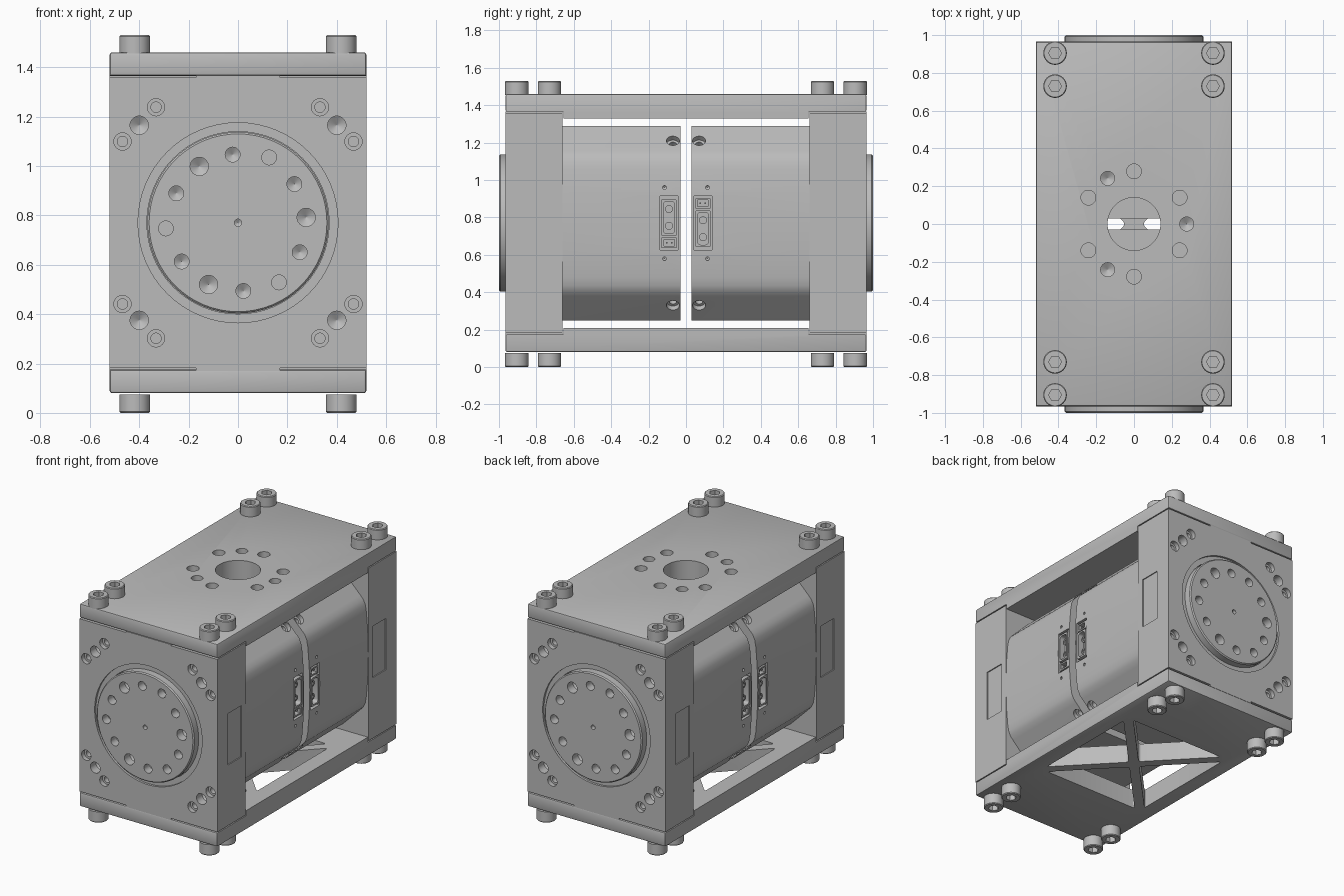
import bpy, bmesh
from math import pi, cos, sin, radians, atan2
from mathutils import Vector, Matrix

old = bpy.data.objects.get("Cube")
if old:
    bpy.data.objects.remove(old, do_unlink=True)

C = 0.77          # height of the motor axis
W = 0.52          # half width of the housing

grey = bpy.data.materials.new("machined_grey")
grey.use_nodes = True
grey.diffuse_color = (0.5, 0.5, 0.5, 1)
grey.node_tree.nodes["Principled BSDF"].inputs["Base Color"].default_value = (0.5, 0.5, 0.5, 1)


def prism(bm, pts, axis, lo, hi, rounding=0):
    """Extrude a polygon along an axis, optionally rounding its corners."""
    def at(u, v, w):
        return {'x': (w, u, v), 'y': (u, w, v), 'z': (u, v, w)}[axis]
    a = [bm.verts.new(at(u, v, lo)) for u, v in pts]
    b = [bm.verts.new(at(u, v, hi)) for u, v in pts]
    bm.faces.new(a)
    bm.faces.new(b[::-1])
    sides = []
    for i in range(len(pts)):
        j = (i + 1) % len(pts)
        bm.faces.new((a[i], b[i], b[j], a[j]))
        sides.append(bm.edges.get((a[i], b[i])))
    if rounding:
        bmesh.ops.bevel(bm, geom=sides, offset=rounding, segments=4,
                        profile=0.5, affect='EDGES')


def box(bm, x, y, z, rounding=0):
    prism(bm, [(y[0], z[0]), (y[1], z[0]), (y[1], z[1]), (y[0], z[1])], 'x', x[0], x[1], rounding)


def turned(bm, origin, direction, profile, n=32):
    """Turn a (radius, distance) profile about a direction."""
    turn = Vector(direction).to_track_quat('Z', 'Y')
    rings = []
    for r, h in profile:
        rings.append([bm.verts.new(Vector(origin) + turn @ Vector(
            (r * cos(2 * pi * i / n), r * sin(2 * pi * i / n), h))) for i in range(n)])
    bm.faces.new(rings[0])
    bm.faces.new(rings[-1][::-1])
    for p, q in zip(rings, rings[1:]):
        for i in range(n):
            j = (i + 1) % n
            bm.faces.new((p[i], q[i], q[j], p[j]))


def drilled(r, depth):
    return [(r, -0.02), (r, depth), (0.001, depth + r * 0.6)]


def counterbore(r, inner, depth):
    return [(r, -0.03), (r, depth), (inner, depth), (inner, depth * 2.5)]


def to_object(name, bm):
    bmesh.ops.recalc_face_normals(bm, faces=bm.faces[:])
    mesh = bpy.data.meshes.new(name)
    bm.to_mesh(mesh)
    bm.free()
    mesh.materials.append(grey)
    ob = bpy.data.objects.new(name, mesh)
    bpy.context.scene.collection.objects.link(ob)
    return ob


def make(name, bm, cut=None):
    ob = to_object(name, bm)
    for o in bpy.context.selected_objects:
        o.select_set(False)
    bpy.context.view_layer.objects.active = ob
    ob.select_set(True)
    if cut:
        cutter = to_object(name + "_cutter", cut)
        cutter.hide_render = True
        mod = ob.modifiers.new("cut", 'BOOLEAN')
        mod.operation = 'DIFFERENCE'
        mod.solver = 'EXACT'
        mod.object = cutter
        bpy.ops.object.modifier_apply(modifier=mod.name)
        bpy.data.objects.remove(cutter, do_unlink=True)
    bpy.ops.object.shade_smooth_by_angle(angle=radians(30))
    return ob


def duplicate(ob, name, rotation, location=(0, 0, 0)):
    c = ob.copy()
    c.name = name
    c.rotation_euler = rotation
    c.location = location
    bpy.context.scene.collection.objects.link(c)
    return c


FRONT = (0, 1, 0)   # drilling direction into the front face
signs = (-1, 1)

# End block: seams beside the plates, disc bore, mounting holes, side recesses
bm, cut = bmesh.new(), bmesh.new()
box(bm, (-W, W), (-0.965, -0.66), (0.17, 1.366))
turned(cut, (0, -0.965, C), FRONT,
       [(0.405, -0.02), (0.405, 0.015), (0.369, 0.015), (0.369, 0.12)], 64)
for sx in signs:
    for sz in signs:
        z = C + sz * 0.6
        box(cut, sorted((sx * 0.17, sx * 0.6)), (-1, -0.6), (z - 0.012, z + 0.012))
        turned(cut, (sx * 0.4, -0.965, C + sz * 0.395), FRONT, drilled(0.037, 0.06))
        for x, dz in ((0.332, 0.468), (0.468, 0.329)):
            turned(cut, (sx * x, -0.965, C + sz * dz), FRONT, counterbore(0.035, 0.021, 0.03), 24)
    box(cut, sorted((sx * 0.513, sx * 0.6)), (-0.85, -0.705), (C - 0.175, C + 0.175))
block = make("front_end_block", bm, cut)

# Output disc with a ring of bolt and dowel holes
bm, cut = bmesh.new(), bmesh.new()
turned(bm, (0, -1, C), FRONT, [(0.36, 0), (0.367, 0.007), (0.367, 0.13)], 64)
turned(cut, (0, -1, C), FRONT, drilled(0.015, 0.03), 16)
for k in range(12):
    a = radians(4.5 + 30 * k)
    flat = k % 4 == 2
    R = 0.293 if flat else 0.277
    hole = [(0.03, -0.02), (0.03, 0.06)] if flat else drilled(0.037 if k % 4 == 0 else 0.03, 0.06)
    turned(cut, (R * cos(a), -1, C + R * sin(a)), FRONT, hole, 24)
disc = make("front_output_disc", bm, cut)

# Motor body: bulged sides, chamfered corners
quarter = [(0.52, 0), (0.515, 0.17), (0.505, 0.29), (0.497, 0.335),
           (0.482, 0.367), (0.46, 0.39), (0.33, 0.52)]
half = [(x, -z) for x, z in quarter[:0:-1]] + quarter
outline = [(x, C + z) for x, z in half] + [(-x, C - z) for x, z in half]
bm, cut = bmesh.new(), bmesh.new()
prism(bm, outline, 'y', -0.665, -0.03)
for sx in signs:
    for sz in signs:
        turned(cut, (sx * 0.41, -0.07, C + sz * 0.44), (-sx, 0, -sz),
               counterbore(0.035, 0.02, 0.03), 24)
        turned(cut, (sx * W, -0.115, C + sz * 0.19), (-sx, 0, 0), drilled(0.01, 0.03), 12)
    box(cut, sorted((sx * 0.44, sx * 0.6)), (-0.138, -0.042), (C - 0.145, C + 0.145))
body = make("front_motor_body", bm, cut)

# Side connector: large two pole socket and small signal socket
bm, cut = bmesh.new(), bmesh.new()
box(bm, (0.435, 0.518), (-0.132, -0.05), (C - 0.068, C + 0.127), 0.008)
box(bm, (0.435, 0.512), (-0.13, -0.05), (C - 0.132, C - 0.078))
box(cut, (0.475, 0.6), (-0.121, -0.061), (C - 0.057, C + 0.116), 0.018)
box(cut, (0.475, 0.6), (-0.118, -0.062), (C - 0.122, C - 0.088))
socket = make("front_left_socket", bm, cut)
bm = bmesh.new()
for dz in (0.075, -0.015):
    turned(bm, (0.47, -0.091, C + dz), (1, 0, 0),
           [(0.021, 0), (0.021, 0.028), (0.012, 0.028), (0.012, 0.02)], 20)
for y in (-0.103, -0.077):
    box(bm, (0.47, 0.5), (y - 0.004, y + 0.004), (C - 0.109, C - 0.101))
pins = make("front_left_pins", bm)

# Opposite side connectors and the whole rear unit
flip = (0, 0, 2 * C)
for ob, part in ((socket, "socket"), (pins, "pins")):
    duplicate(ob, "front_right_" + part, (0, pi, 0), flip)
    duplicate(ob, "rear_right_" + part, (0, 0, pi))
    duplicate(ob, "rear_left_" + part, (pi, 0, 0), flip)
for ob in (block, disc, body):
    duplicate(ob, ob.name.replace("front", "rear"), (0, 0, pi))


# Plates: thicker between the end blocks, edges slightly eased
def plate_blank(s):
    b = bmesh.new()
    steps = [(0.965, 0.69), (0.965, 0.595), (0.655, 0.595), (0.655, 0.56)]
    pts = [(y, C + s * z) for y, z in steps] + [(-y, C + s * z) for y, z in steps[::-1]]
    prism(b, pts, 'x', -W, W)
    rim = [e for e in b.edges if all(abs(v.co.y) > 0.9 for v in e.verts)
           or all(abs(v.co.z - C) > 0.65 for v in e.verts)]
    bmesh.ops.bevel(b, geom=rim, offset=0.01, segments=2, profile=0.5, affect='EDGES')
    return b


# Top plate with centre bore and bolt circle
cut = bmesh.new()
turned(cut, (0, 0, 1.46), (0, 0, -1), [(0.14, -0.02), (0.14, 0.2)], 48)
for deg in (0, 30, 90, 120, 150, 210, 240, 270, 330):
    a = radians(deg)
    hole = drilled(0.037, 0.07) if deg % 120 == 0 else [(0.039, -0.02), (0.039, 0.2)]
    turned(cut, (0.279 * cos(a), 0.279 * sin(a), 1.46), (0, 0, -1), hole, 24)
make("top_plate", plate_blank(1), cut)

# Bottom plate with four triangular windows leaving a diagonal brace
A, B, rib = 0.41, 0.43, 0.032
slope = atan2(B, A)
tx, ty = rib / sin(slope), rib / cos(slope)
cut = bmesh.new()
for s in signs:
    wy, wx = (A - tx) * B / A, (B - ty) * A / B
    prism(cut, [(s * tx, 0), (s * A, wy), (s * A, -wy)], 'z', 0, 0.3, 0.02)
    prism(cut, [(0, s * ty), (wx, s * B), (-wx, s * B)], 'z', 0, 0.3, 0.02)
make("bottom_plate", plate_blank(-1), cut)

# Cap screws with hex sockets, above and below
bm, cut = bmesh.new(), bmesh.new()
turned(bm, (0, 0, 0), (0, 0, 1), [(0.0625, -0.005), (0.0625, 0.065), (0.058, 0.07)])
turned(cut, (0, 0, 0.07), (0, 0, -1), [(0.034, -0.02), (0.034, 0.04)], 6)
screw = make("top_screw", bm, cut)
spots = [(sx * 0.418, sy * y) for sx in signs for sy in signs for y in (0.905, 0.73)]
for i, (x, y) in enumerate(spots):
    if i:
        duplicate(screw, "top_screw", (0, 0, 0), (x, y, 1.46))
    duplicate(screw, "bottom_screw", (pi, 0, 0), (x, y, 0.07))
screw.location = (*spots[0], 1.46)
